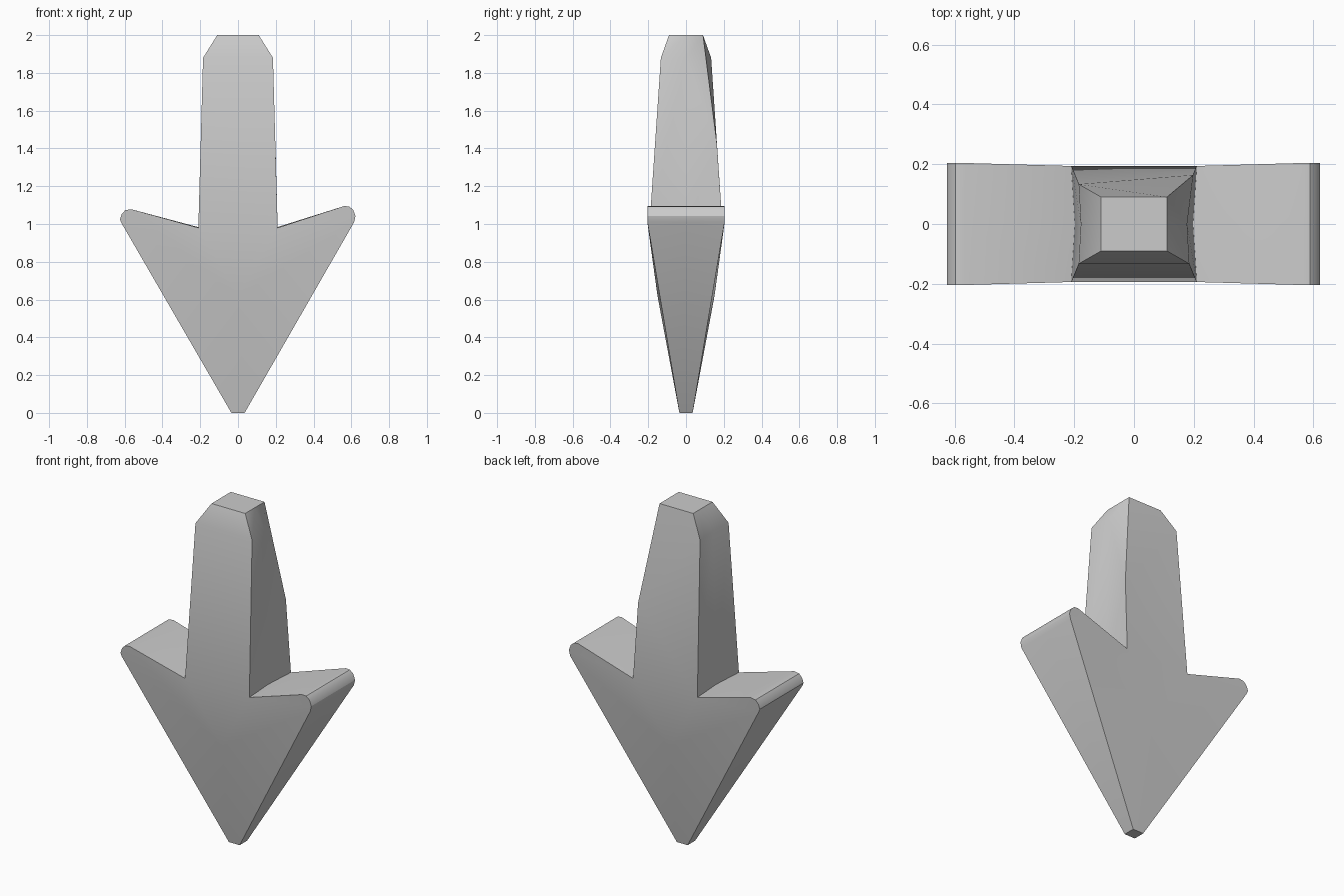
import bpy, bmesh
from math import radians

if "Cube" in bpy.data.objects:
    bpy.data.objects.remove(bpy.data.objects["Cube"])

# Outline of the arrow: x, z, half thickness, x factor at mid-thickness
bottom = [(-.035, 0, .035, 1), (.035, 0, .035, 1)]
right_tip = [(.615, 1.01), (.622, 1.042), (.61, 1.075), (.588, 1.093), (.562, 1.095)]
left_tip = [(-.565, 1.078), (-.597, 1.073), (-.616, 1.052), (-.625, 1.025), (-.617, 1.005)]
shaft = [(.21, .98, .194, .94), (.185, 1.88, .133, .96), (.11, 2, .09, 1)]
outline = (bottom + [(x, z, .204, 1) for x, z in right_tip] + shaft
           + [(-x, z, h, f) for x, z, h, f in reversed(shaft)]
           + [(x, z, .204, 1) for x, z in left_tip])
n = len(outline)
R_BASE, R_SHOULDER, R_TOP, L_TOP, L_SHOULDER, L_BASE = range(7, 13)

bm = bmesh.new()
layers = []
for side in (-1, 0, 1):
    ring = []
    for i, (x, z, h, f) in enumerate(outline):
        # The back right shoulder is cut lower than the others
        if side == 1 and i == R_SHOULDER:
            x, z, h = .198, 1.42, .164
        ring.append(bm.verts.new((x * f if side == 0 else x, side * h, z)))
    layers.append(ring)

# Side walls, split at mid-thickness
for a, b in zip(layers, layers[1:]):
    for i in range(n):
        j = (i + 1) % n
        bm.faces.new((a[i], a[j], b[j], b[i]))

# Front and back, slightly bulged around a central point
for ring, side in ((layers[0], -1), (layers[2], 1)):
    centre = bm.verts.new((0, side * .151, .62))
    fans = [(0, 1), (1, 2), range(2, R_BASE + 1), (R_BASE, L_BASE),
            range(L_BASE, n), (n - 1, 0)]
    faces = [[ring[i] for i in fan] + [centre] for fan in fans]
    faces += [[ring[i] for i in q] for q in
              ((R_BASE, R_SHOULDER, L_SHOULDER, L_BASE),
               (R_SHOULDER, R_TOP, L_TOP, L_SHOULDER))]
    for face in faces:
        bm.faces.new(face if side < 0 else face[::-1])

bmesh.ops.recalc_face_normals(bm, faces=bm.faces)
mesh = bpy.data.meshes.new("arrow_body")
bm.to_mesh(mesh)
bm.free()
arrow = bpy.data.objects.new("arrow_body", mesh)
bpy.context.collection.objects.link(arrow)
bpy.context.view_layer.objects.active = arrow
arrow.select_set(True)
bpy.ops.object.shade_smooth_by_angle(angle=radians(32))
